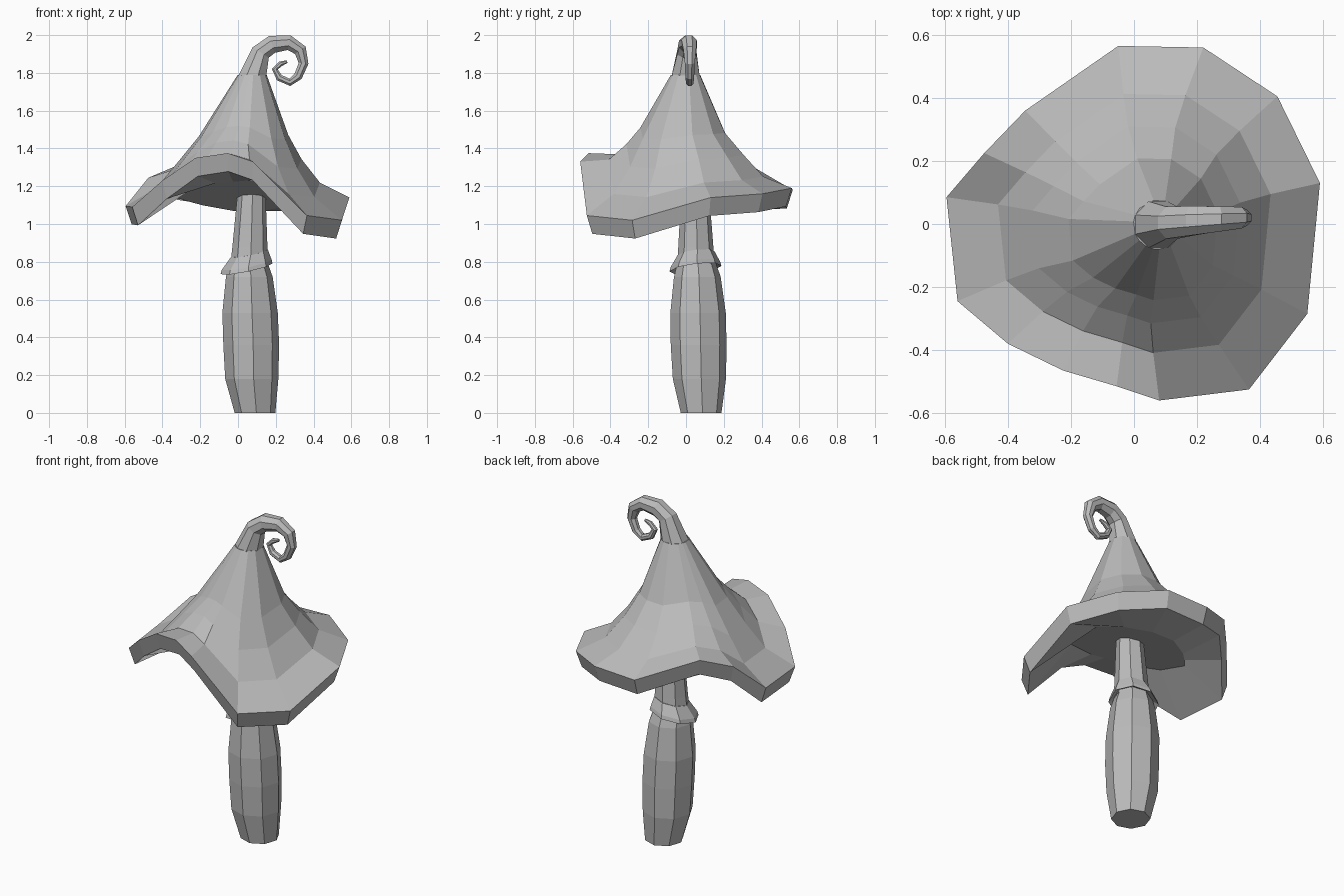
import bpy, bmesh, math
from mathutils import Vector

cube = bpy.data.objects.get("Cube")
if cube:
    bpy.data.objects.remove(cube, do_unlink=True)

grey = bpy.data.materials.new("plain_grey")
grey.use_nodes = True
GREY = (0.5, 0.5, 0.5, 1)
grey.diffuse_color = GREY
grey.node_tree.nodes["Principled BSDF"].inputs["Base Color"].default_value = GREY


def loft(name, rings):
    """Bridge rings of equal length in order and close both ends."""
    bm = bmesh.new()
    loops = [[bm.verts.new(p) for p in ring] for ring in rings]
    for a, b in zip(loops, loops[1:]):
        for i in range(len(a)):
            j = (i + 1) % len(a)
            bm.faces.new((a[i], a[j], b[j], b[i]))
    bm.faces.new(loops[0])
    bm.faces.new(loops[-1])
    bmesh.ops.recalc_face_normals(bm, faces=bm.faces)
    mesh = bpy.data.meshes.new(name)
    bm.to_mesh(mesh)
    bm.free()
    mesh.materials.append(grey)
    obj = bpy.data.objects.new(name, mesh)
    bpy.context.collection.objects.link(obj)
    return obj


def circle(center, radius, u, v, sides=8, turn=0.0):
    c = Vector(center)
    angles = [turn + math.tau * i / sides for i in range(sides)]
    return [c + radius * (math.cos(a) * u + math.sin(a) * v) for a in angles]


X, Y, Z = Vector((1, 0, 0)), Vector((0, 1, 0)), Vector((0, 0, 1))

# Wavy brim outline
rim = [Vector(p) for p in (
    (-.05, .565, 1.18), (.22, .56, 1.19), (.455, .405, 1.16), (.59, .13, 1.14),
    (.55, -.285, 1.02), (.365, -.525, 1.045), (.08, -.56, 1.33),
    (-.055, -.515, 1.375), (-.225, -.465, 1.35), (-.40, -.38, 1.23),
    (-.56, -.245, 1.09), (-.595, .085, 1.095), (-.475, .225, 1.245),
    (-.345, .36, 1.30))]


def cap_ring(cx, cy, scale, z, wave):
    """Shrunken copy of the brim that keeps part of its wave."""
    return [Vector((cx + (p.x - cx) * scale, cy + (p.y - cy) * scale,
                    z + wave * (p.z - 1.18))) for p in rim]


# Sloping flat underside of the cap
underside = cap_ring(.01, 0, .55, 1.15, 0)
for p in underside:
    p.z -= .26 * p.y

# Round neck where the cone meets the curl
neck = Vector((.076, -.002, 1.79))
neck_ring = [neck + .078 * Vector((p.x - .05, p.y, 0)).normalized() for p in rim]

# Cap: underside, thick brim, then the cone
loft("cap", [
    underside,
    cap_ring(0, 0, .945, 1.083, 1),
    rim,
    cap_ring(.01, 0, .73, 1.245, .64),
    cap_ring(.02, -.01, .555, 1.36, .42),
    cap_ring(.05, -.03, .4, 1.48, .2),
    neck_ring])

# Curled tip: x, z, radius along the spiral
spiral = [(.076, 1.785, .08), (.12, 1.908, .055), (.18, 1.951, .051),
          (.27, 1.96, .043), (.33, 1.92, .037), (.347, 1.85, .028),
          (.318, 1.782, .025), (.275, 1.75, .021), (.218, 1.775, .02),
          (.195, 1.82, .017), (.225, 1.848, .015), (.26, 1.86, .008)]
tip = []
for i, (x, z, r) in enumerate(spiral):
    before, after = spiral[max(i - 1, 0)], spiral[min(i + 1, len(spiral) - 1)]
    along = Vector((after[0] - before[0], 0, after[1] - before[1])).normalized()
    if i == 0:
        along = Z
    y = min(.02, .006 * i - .002)
    tip.append(circle((x, y, z), r, Y.cross(along), Y, turn=math.pi / 8))
loft("curled_tip", tip)

# Stem: centre x, centre y, height, radius
TURN = math.radians(4)
lower = [(.09, .08, 0, .108), (.073, .071, .18, .141), (.07, .067, .36, .148),
         (.064, .064, .53, .147), (.06, .06, .72, .124), (.055, .056, .8, .1)]
loft("lower_stem", [circle((x, y, z), r, X, Y, turn=TURN) for x, y, z, r in lower])
upper = [(.06, .053, .79, .1), (.063, .052, .88, .093), (.073, .048, 1.2, .072)]
loft("upper_stem", [circle((x, y, z), r, X, Y, turn=TURN) for x, y, z, r in upper])

# Short tilted collar around the stem
tilt_x, tilt_y = Vector((1, 0, .2)), Vector((0, 1, .12))
collar = [(.052, .052, .785, .1), (.045, .05, .763, .138), (.046, .05, .785, .132),
          (.06, .053, .845, .098)]
loft("collar", [circle((x, y, z), r, tilt_x, tilt_y, turn=TURN) for x, y, z, r in collar])
